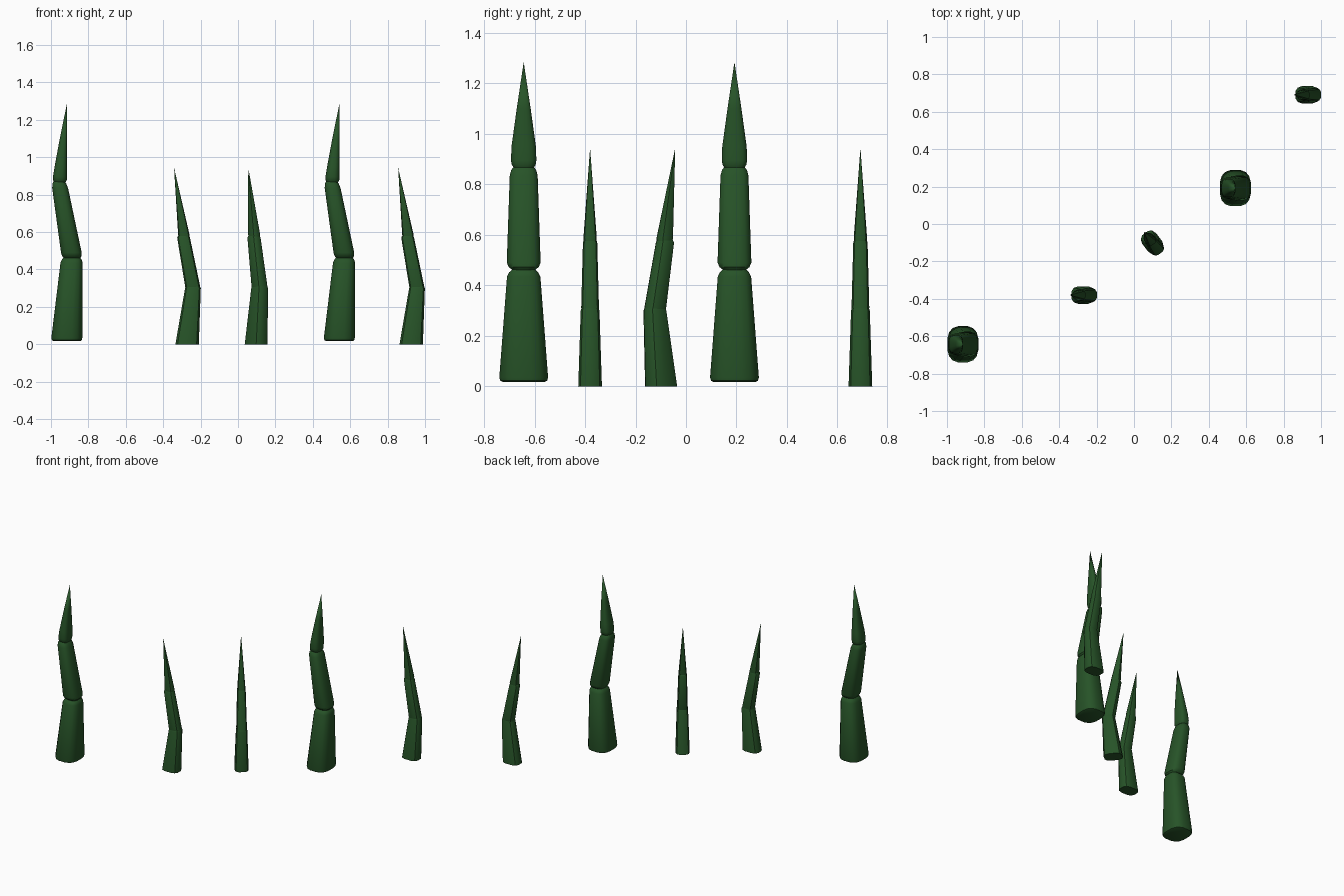
import bpy, bmesh, math

if "Cube" in bpy.data.objects:
    bpy.data.objects.remove(bpy.data.objects["Cube"])

green = bpy.data.materials.new("dark leaf green")
green.diffuse_color = (0.020, 0.087, 0.021, 1)
green.use_nodes = True
green.node_tree.nodes["Principled BSDF"].inputs["Base Color"].default_value = green.diffuse_color


def section(z, off, hx, hy, sides, power):
    """Rounded-rectangle ring of points."""
    pts = []
    for i in range(sides):
        a = 2 * math.pi * (i + 0.5) / sides
        c, s = math.cos(a), math.sin(a)
        pts.append((off + hx * math.copysign(abs(c) ** (2 / power), c),
                    hy * math.copysign(abs(s) ** (2 / power), s), z))
    return pts


def blade(name, segments, sides, power, loc, turn=0):
    """Stack of closed lofted segments; rings are (z, x offset, half x, half y)."""
    bm = bmesh.new()
    for rings in segments:
        loops = []
        for z, off, hx, hy in rings:
            if hx == 0:
                loops.append([bm.verts.new((off, 0, z))])
            else:
                loops.append([bm.verts.new(p) for p in section(z, off, hx, hy, sides, power)])
        for a, b in zip(loops, loops[1:]):
            for i in range(sides):
                j = (i + 1) % sides
                if len(b) == 1:
                    bm.faces.new((a[i], a[j], b[0]))
                else:
                    bm.faces.new((a[i], a[j], b[j], b[i]))
        bm.faces.new(loops[0][::-1])
        if len(loops[-1]) > 1:
            bm.faces.new(loops[-1])
    me = bpy.data.meshes.new(name)
    bm.to_mesh(me)
    bm.free()
    me.materials.append(green)
    ob = bpy.data.objects.new(name, me)
    bpy.context.collection.objects.link(ob)
    ob.location = (*loc, 0)
    ob.rotation_euler.z = math.radians(turn)
    bpy.context.view_layer.objects.active = ob
    ob.select_set(True)
    bpy.ops.object.shade_smooth_by_angle(angle=math.radians(35))
    ob.select_set(False)


# Thick stalk: three rounded segments with pinched joints
thick = [
    [(0.018, 0, 0.074, 0.086), (0.022, 0, 0.081, 0.094), (0.035, 0, 0.084, 0.098),
     (0.435, 0.025, 0.060, 0.067), (0.452, 0.026, 0.054, 0.058), (0.464, 0.026, 0.044, 0.045)],
    [(0.460, 0.027, 0.044, 0.044), (0.472, 0.027, 0.053, 0.060), (0.490, 0.024, 0.056, 0.068),
     (0.835, -0.036, 0.043, 0.056), (0.857, -0.040, 0.038, 0.050), (0.870, -0.041, 0.031, 0.040)],
    [(0.866, -0.037, 0.031, 0.040), (0.878, -0.037, 0.037, 0.048), (0.895, -0.037, 0.038, 0.051),
     (0.950, -0.032, 0.034, 0.049), (1.100, -0.018, 0.020, 0.028), (1.285, 0, 0, 0)],
]
# Thin stalk: three sharper segments
thin = [
    [(0, 0, 0.064, 0.048), (0.300, 0.031, 0.043, 0.038), (0.310, 0.031, 0.039, 0.034)],
    [(0.300, 0.031, 0.041, 0.034), (0.312, 0.029, 0.041, 0.036),
     (0.570, -0.019, 0.035, 0.029), (0.580, -0.019, 0.030, 0.025)],
    [(0.572, -0.017, 0.030, 0.025), (0.588, -0.018, 0.031, 0.027), (0.945, -0.070, 0, 0)],
]

for i, p in enumerate([(-0.915, -0.643), (0.542, 0.192)]):
    blade(f"thick_stalk_{i + 1}", thick, 16, 2.8, p)
for i, (p, turn) in enumerate([((-0.272, -0.380), 0), ((0.097, -0.0985), -53), ((0.926, 0.691), 0)]):
    blade(f"thin_stalk_{i + 1}", thin, 12, 3.0, p, turn)
